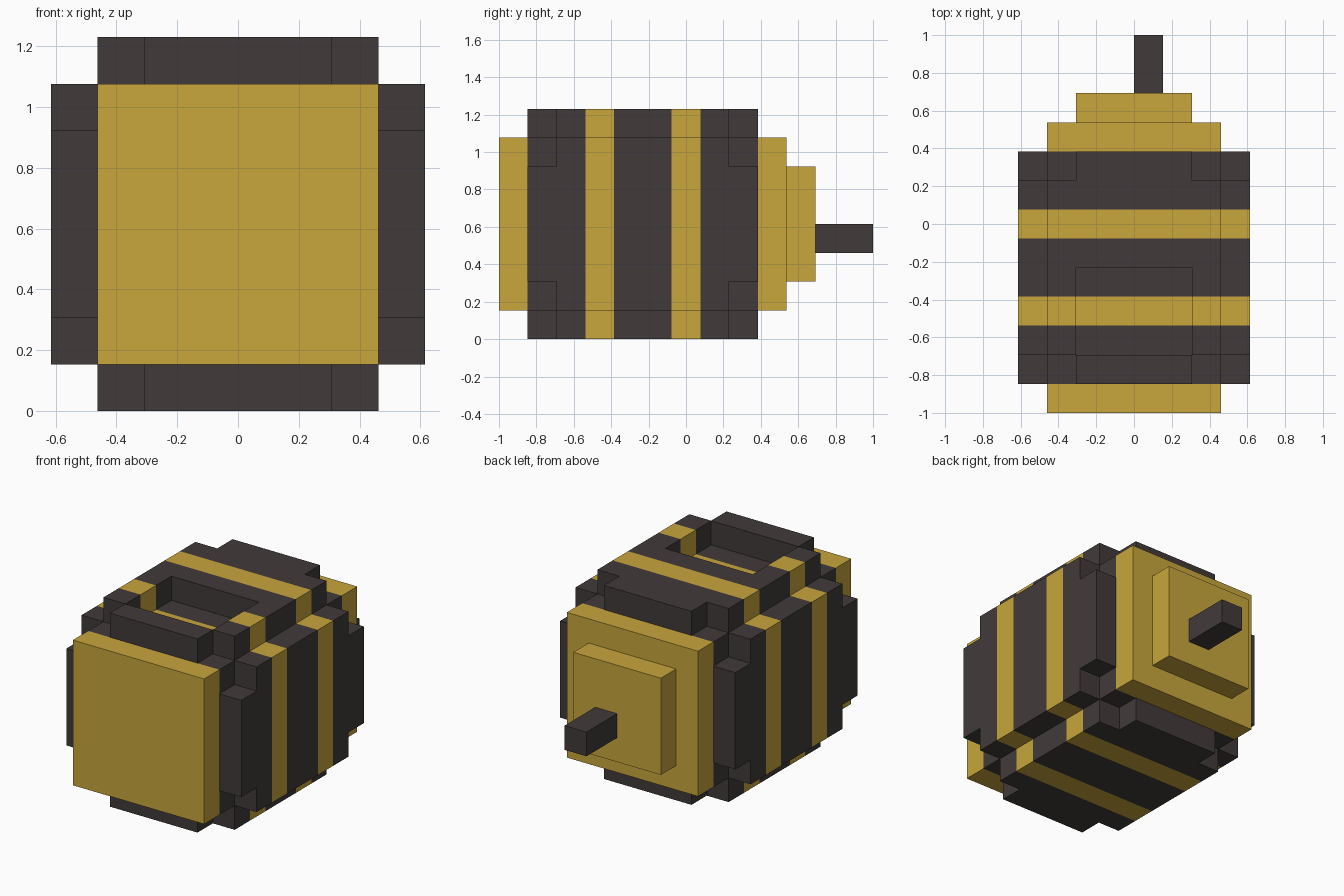
import bpy
import bmesh
from math import pi
from mathutils import Matrix, Vector

if "Cube" in bpy.data.objects:
    bpy.data.objects.remove(bpy.data.objects["Cube"])

U = 2 / 13  # one block
# Block units: y runs 0 (front) to 13 (tip), body axis at x = 0, z = 0
TO_WORLD = Matrix.Scale(U, 4) @ Matrix.Translation((0, -6.5, 4))


def make_material(name, color):
    mat = bpy.data.materials.new(name)
    mat.use_nodes = True
    mat.diffuse_color = color
    mat.node_tree.nodes["Principled BSDF"].inputs["Base Color"].default_value = color
    return mat


YELLOW = make_material("honey_yellow", (0.578, 0.381, 0.045, 1))
DARK = make_material("dark_brown", (0.054, 0.042, 0.042, 1))


def is_yellow(y):
    return any(a + 0.01 < y < b - 0.01 for a, b in ((-1, 1), (3, 4), (6, 7), (9, 11)))


def finish(name, bm, materials, striped=False):
    """Colour the stripes, merge flat faces and place the part."""
    bmesh.ops.recalc_face_normals(bm, faces=bm.faces)
    if striped:
        for f in bm.faces:
            f.material_index = 0 if is_yellow(f.calc_center_median().y) else 1
        bmesh.ops.dissolve_limit(bm, angle_limit=0.01, verts=bm.verts,
                                 edges=bm.edges, delimit={'MATERIAL'})
    bm.transform(TO_WORLD)
    mesh = bpy.data.meshes.new(name)
    bm.to_mesh(mesh)
    bm.free()
    for mat in materials:
        mesh.materials.append(mat)
    obj = bpy.data.objects.new(name, mesh)
    bpy.context.collection.objects.link(obj)
    return obj


def box(low, high):
    bm = bmesh.new()
    low, high = Vector(low), Vector(high)
    bmesh.ops.create_cube(bm, size=1, matrix=Matrix.Translation((low + high) / 2)
                          @ Matrix.Diagonal((*(high - low), 1)))
    return bm


# Striped core of the body
core = box((-3, 0, -3), (3, 10, 3))
for y in (1, 3, 4, 6, 7, 9):
    bmesh.ops.bisect_plane(core, geom=core.verts[:] + core.edges[:] + core.faces[:],
                           plane_co=(0, y, 0), plane_no=(0, 1, 0))
finish("body_core", core, (YELLOW, DARK), striped=True)


# Raised panel with notched corners, turned around the body axis
def panel(name, angle, recess=False):
    bm = bmesh.new()
    for x in range(-3, 3):
        for y in range(1, 9):
            corner = x in (-3, 2) and y in (1, 8)
            hole = recess and -2 <= x < 2 and 2 <= y < 5
            if not corner and not hole:
                bm.faces.new([bm.verts.new((x + i, y + j, 3))
                              for i, j in ((0, 0), (1, 0), (1, 1), (0, 1))])
    bmesh.ops.remove_doubles(bm, verts=bm.verts, dist=0.01)
    new = bmesh.ops.extrude_face_region(bm, geom=bm.faces[:])["geom"]
    bmesh.ops.translate(bm, vec=(0, 0, 1),
                        verts=[v for v in new if isinstance(v, bmesh.types.BMVert)])
    bmesh.ops.recalc_face_normals(bm, faces=bm.faces)
    # Open the hidden side that rests on the core
    base = [f for f in bm.faces if all(v.co.z < 3.5 for v in f.verts)]
    bmesh.ops.delete(bm, geom=base, context='FACES')
    bm.transform(Matrix.Rotation(angle, 4, 'Y'))
    finish(name, bm, (YELLOW, DARK), striped=True)


panel("top_panel", 0, recess=True)
panel("left_panel", pi / 2)
panel("bottom_panel", pi)
panel("right_panel", -pi / 2)

# Tail block and stinger
finish("tail_block", box((-2, 10, -2), (2, 11, 2)), (YELLOW,))
finish("stinger", box((0, 11, -1), (1, 13, 0)), (DARK,))
